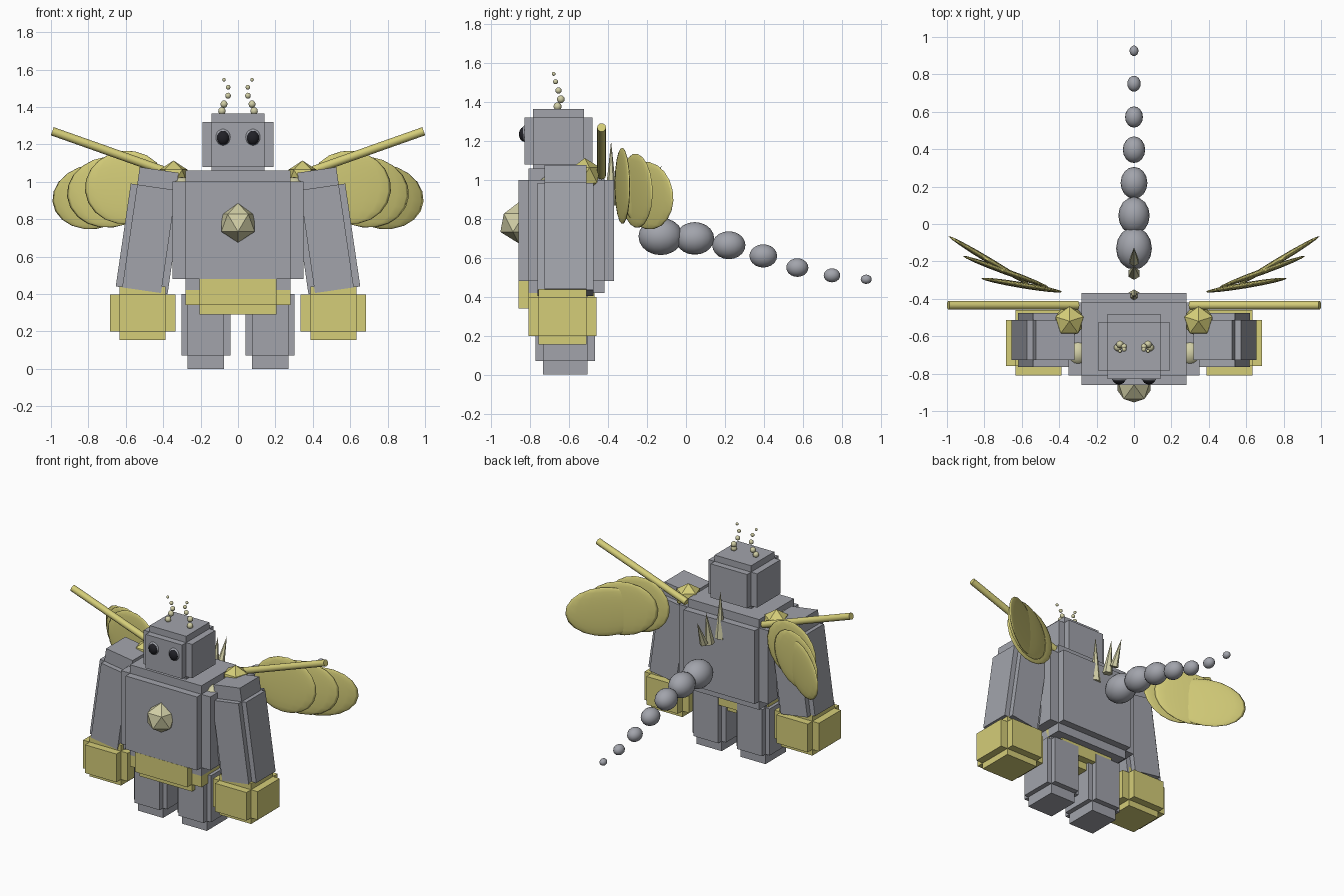
import bpy, bmesh, math
from mathutils import Matrix, Vector, Euler

cube = bpy.data.objects.get("Cube")
if cube:
    bpy.data.objects.remove(cube, do_unlink=True)


def material(name, rgb):
    m = bpy.data.materials.new(name)
    m.use_nodes = True
    m.diffuse_color = (*rgb, 1)
    m.node_tree.nodes["Principled BSDF"].inputs["Base Color"].default_value = (*rgb, 1)
    return m


GREY = material("stone grey", (0.36, 0.37, 0.41))
YELLOW = material("soft yellow", (0.66, 0.61, 0.19))
PALE = material("pale yellow", (0.64, 0.62, 0.38))
BLACK = material("eye black", (0.015, 0.015, 0.02))


def finish(name, bm, mat, smooth=False):
    mesh = bpy.data.meshes.new(name)
    bm.to_mesh(mesh)
    bm.free()
    mesh.materials.append(mat)
    for p in mesh.polygons:
        p.use_smooth = smooth
    ob = bpy.data.objects.new(name, mesh)
    bpy.context.collection.objects.link(ob)
    return ob


def place(loc, scale=(1, 1, 1), rot=(0, 0, 0)):
    return Matrix.LocRotScale(Vector(loc), Euler(rot), Vector(scale))


def stepped_box(name, centre, outer, inner, mat, tilt=0):
    """Three crossed boxes; each reaches the outer size along one axis."""
    bm = bmesh.new()
    for axis in range(3):
        size = [2 * (outer[i] if i == axis else inner[i]) for i in range(3)]
        bmesh.ops.create_cube(bm, size=1, matrix=place((0, 0, 0), size))
    bm.transform(place(centre, rot=(0, tilt, 0)))
    return finish(name, bm, mat)


def ball(name, loc, radii, mat, rot=(0, 0, 0), segments=16, rings=10):
    bm = bmesh.new()
    bmesh.ops.create_uvsphere(bm, u_segments=segments, v_segments=rings, radius=1,
                              matrix=place(loc, radii, rot))
    return finish(name, bm, mat, True)


def gem(name, loc, radius, mat):
    bm = bmesh.new()
    bmesh.ops.create_icosphere(bm, subdivisions=1, radius=radius,
                               matrix=place(loc, rot=(0, 0, math.radians(18))))
    return finish(name, bm, mat)


def cone(name, base, tip, r1, r2, mat, segments, smooth=False):
    base, tip = Vector(base), Vector(tip)
    axis = tip - base
    turn = axis.to_track_quat('Z', 'Y').to_matrix().to_4x4()
    bm = bmesh.new()
    bmesh.ops.create_cone(bm, cap_ends=True, segments=segments, radius1=r1, radius2=r2,
                          depth=axis.length,
                          matrix=Matrix.Translation((base + tip) / 2) @ turn)
    ob = finish(name, bm, mat, smooth)
    if smooth:
        for p in ob.data.polygons:
            p.use_smooth = len(p.vertices) == 4
    return ob


# Torso, head and belt
stepped_box("torso", (0, -0.615, 0.74), (0.35, 0.245, 0.32), (0.28, 0.195, 0.26), GREY)
stepped_box("head", (0, -0.655, 1.2), (0.19, 0.175, 0.165), (0.143, 0.13, 0.12), GREY)
stepped_box("belt", (0, -0.666, 0.41), (0.28, 0.195, 0.12), (0.205, 0.143, 0.07), YELLOW)
gem("chest_gem", (0, -0.86, 0.78), 0.105, PALE)

for side, s in (("left", 1), ("right", -1)):
    # Limbs
    stepped_box(side + "_leg", (s * 0.172, -0.62, 0.235),
                (0.131, 0.153, 0.235), (0.098, 0.115, 0.165), GREY)
    stepped_box(side + "_arm", (s * 0.475, -0.62, 0.695),
                (0.14, 0.144, 0.372), (0.105, 0.108, 0.278), GREY, -s * math.radians(8.3))
    stepped_box(side + "_fist", (s * 0.51, -0.635, 0.298),
                (0.175, 0.175, 0.143), (0.123, 0.123, 0.1), YELLOW)

    # Shoulder ornaments and rods
    gem(side + "_shoulder_gem", (s * 0.345, -0.52, 1.025), 0.088, YELLOW)
    ball(side + "_shoulder_bead", (s * 0.3, -0.69, 0.965), (0.062, 0.07, 0.06), PALE)
    cone(side + "_shoulder_rod", (s * 0.3, -0.434, 1.025), (s * 0.993, -0.434, 1.27),
         0.023, 0.023, YELLOW, 12, True)

    # Eyes
    ball(side + "_eye_rim", (s * 0.08, -0.825, 1.238), (0.041, 0.02, 0.045), GREY)
    ball(side + "_eye", (s * 0.08, -0.832, 1.235), (0.034, 0.026, 0.038), BLACK)

    # Beaded antennae
    beads = [(0.086, -0.66, 1.378, 0.021), (0.075, -0.643, 1.415, 0.02),
             (0.053, -0.655, 1.46, 0.016), (0.053, -0.67, 1.505, 0.013),
             (0.075, -0.68, 1.545, 0.01)]
    for i, (x, y, z, r) in enumerate(beads):
        ball(f"{side}_antenna_bead_{i + 1}", (s * x, y, z), (r, r, r), PALE,
             segments=10, rings=6)

    # Overlapping wing leaves, fanning backwards
    leaves = [(0.60, -0.327, 0.97, 0.222, 0.196, 9.5),
              (0.685, -0.255, 0.945, 0.245, 0.19, 20),
              (0.772, -0.197, 0.92, 0.258, 0.173, 31)]
    for i, (x, y, z, length, height, yaw) in enumerate(leaves):
        ball(f"{side}_wing_leaf_{i + 1}", (s * x, y, z), (length, 0.016, height), YELLOW,
             (0, s * math.radians(6), s * math.radians(yaw)))

# Tail of shrinking beads
tail = [(-0.13, 0.71), (0.045, 0.7), (0.22, 0.665), (0.397, 0.61),
        (0.572, 0.55), (0.75, 0.51), (0.926, 0.49)]
for i, (y, z) in enumerate(tail):
    r = 0.114 - 0.0143 * i
    ball(f"tail_bead_{i + 1}", (0, y, z), (r * 0.84, r, r * 0.84), GREY)

# Back spikes
spikes = [(-0.385, 0.87, -0.385, 1.2, 0.035), (-0.265, 0.88, -0.225, 1.11, 0.034),
          (-0.2, 0.9, -0.125, 1.075, 0.028)]
for i, (y0, z0, y1, z1, r) in enumerate(spikes):
    cone(f"back_spike_{i + 1}", (0, y0, z0), (0, y1, z1), r, 0, PALE, 6)
